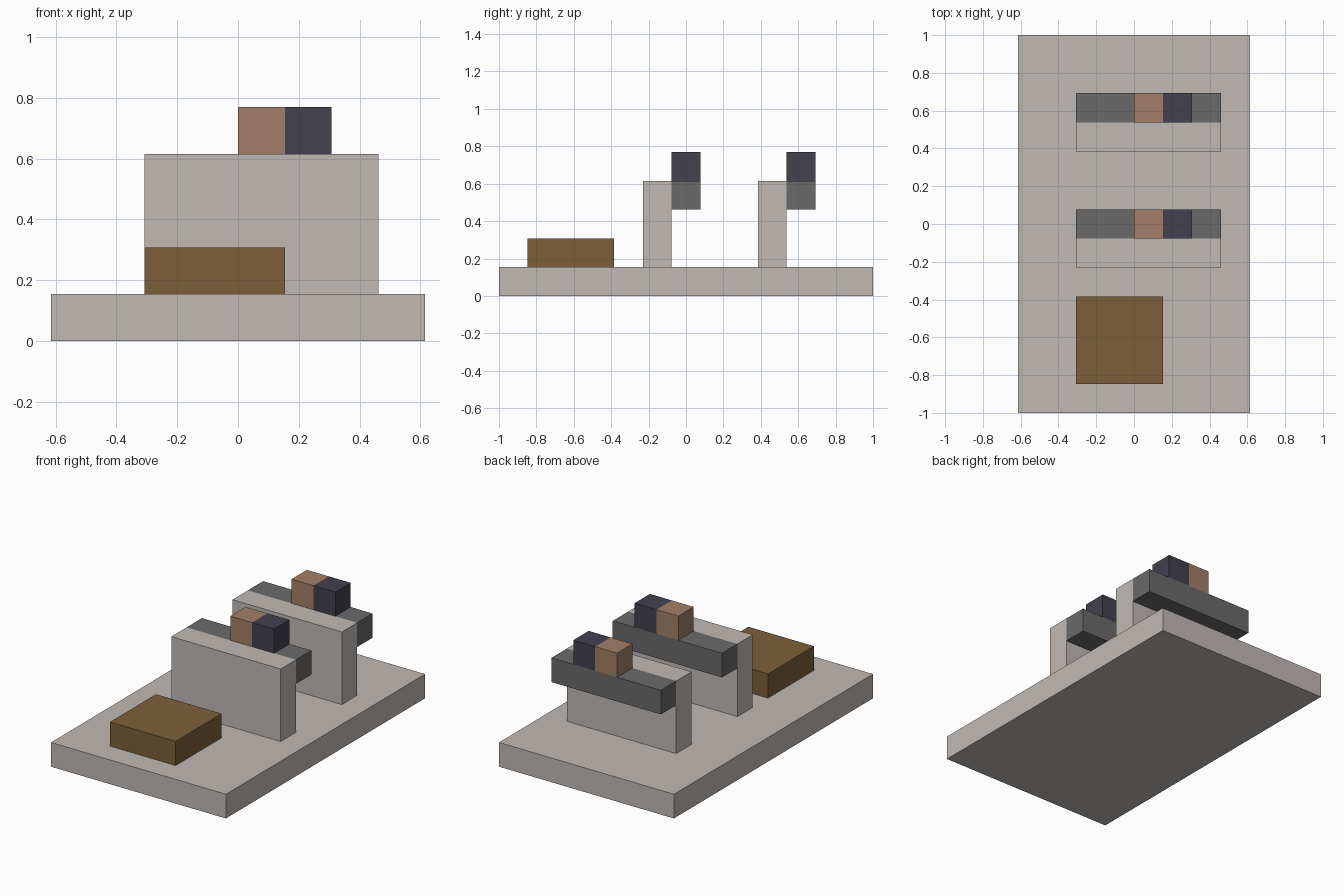
import bpy
from mathutils import Vector

cube = bpy.data.objects.get("Cube")
if cube:
    bpy.data.objects.remove(cube, do_unlink=True)

U = 2 / 13  # one block of the model's grid


def material(name, rgb):
    """Flat matte material from 0-255 display values."""
    linear = [((c / 255 + 0.055) / 1.055) ** 2.4 for c in rgb] + [1]
    mat = bpy.data.materials.new(name)
    mat.use_nodes = True
    mat.diffuse_color = linear
    shader = mat.node_tree.nodes["Principled BSDF"]
    shader.inputs["Base Color"].default_value = linear
    shader.inputs["Roughness"].default_value = 0.9
    return mat


stone = material("pale_stone", (192, 186, 181))
wood = material("brown_wood", (125, 95, 58))
slate = material("dark_grey", (106, 106, 106))
clay = material("tan_clay", (162, 127, 103))
navy = material("navy", (66, 65, 78))


def box(name, low, high, mat):
    """Box between two corners given in grid blocks."""
    low, high = Vector(low) * U, Vector(high) * U
    bpy.ops.mesh.primitive_cube_add(size=1, location=(low + high) / 2)
    obj = bpy.context.object
    obj.name = name
    obj.scale = high - low
    bpy.ops.object.transform_apply(location=False, rotation=False, scale=True)
    obj.data.materials.append(mat)


# Floor slab and low table at the front
box("base_slab", (-4, -6.5, 0), (4, 6.5, 1), stone)
box("low_table", (-2, -5.5, 1), (1, -2.5, 2), wood)

# Two identical benches: upright panel, rear ledge and two blocks on top
for label, y in (("front", -0.5), ("rear", 3.5)):
    box(label + "_panel", (-2, y - 1, 1), (3, y, 4), stone)
    box(label + "_ledge", (-2, y, 3), (3, y + 1, 4), slate)
    box(label + "_tan_block", (0, y, 4), (1, y + 1, 5), clay)
    box(label + "_navy_block", (1, y, 4), (2, y + 1, 5), navy)
